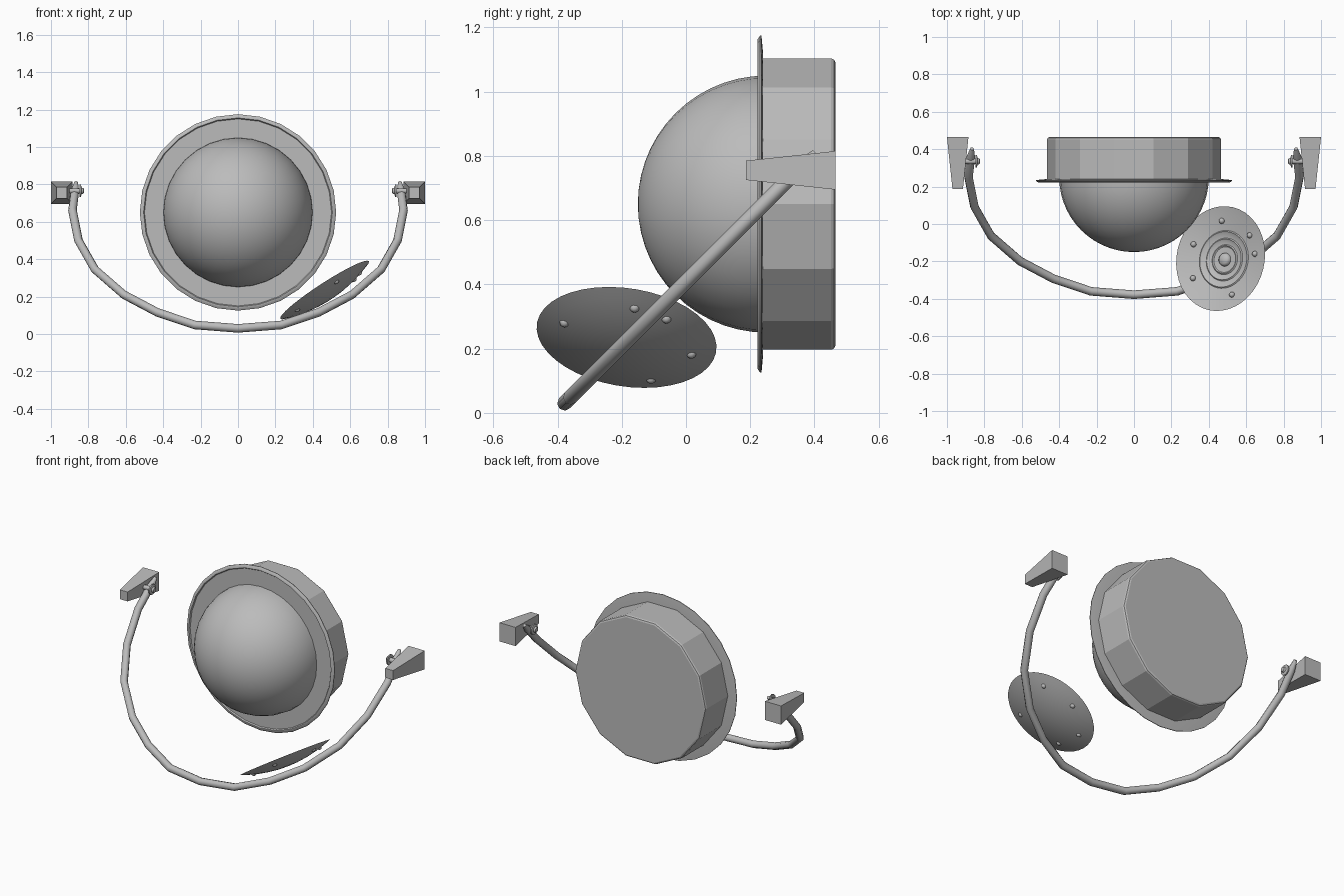
import bpy, bmesh, math
from mathutils import Matrix, Vector

cube = bpy.data.objects.get("Cube")
if cube:
    bpy.data.objects.remove(cube, do_unlink=True)

grey = bpy.data.materials.new("matte grey")
grey.use_nodes = True
grey.diffuse_color = (0.5, 0.5, 0.5, 1)
grey.node_tree.nodes["Principled BSDF"].inputs["Base Color"].default_value = grey.diffuse_color


def add_object(name, bm, matrix=Matrix(), angle=35):
    """Turn a bmesh into a smooth shaded object with sharp edges kept."""
    bmesh.ops.recalc_face_normals(bm, faces=bm.faces)
    mesh = bpy.data.meshes.new(name)
    bm.to_mesh(mesh)
    bm.free()
    mesh.materials.append(grey)
    obj = bpy.data.objects.new(name, mesh)
    bpy.context.collection.objects.link(obj)
    obj.matrix_world = matrix
    bpy.ops.object.select_all(action='DESELECT')
    obj.select_set(True)
    bpy.context.view_layer.objects.active = obj
    bpy.ops.object.shade_smooth_by_angle(angle=math.radians(angle))
    return obj


def lathe(name, profile, sides, matrix, angle=35):
    """Spin (radius, height) points around local z."""
    bm = bmesh.new()
    verts = [bm.verts.new((r, 0, h)) for r, h in profile]
    edges = [bm.edges.new(pair) for pair in zip(verts, verts[1:])]
    bmesh.ops.spin(bm, geom=verts + edges, axis=(0, 0, 1), cent=(0, 0, 0),
                   angle=math.tau, steps=sides, use_merge=True)
    bmesh.ops.remove_doubles(bm, verts=bm.verts, dist=0.0002)
    return add_object(name, bm, matrix, angle)


def aim(position, direction):
    turn = Vector(direction).to_track_quat('Z', 'Y').to_matrix().to_4x4()
    return Matrix.Translation(position) @ turn


# Round housing: local z points to the front
front = Matrix.Translation((0, 0, 0.65)) @ Matrix.Rotation(math.pi / 2, 4, 'X')
lathe("drum", [(0, -0.465), (0.452, -0.465), (0.461, -0.461), (0.465, -0.452),
               (0.465, -0.235), (0, -0.235)], 14, front, 20)
lathe("flange", [(0, -0.24), (0.47, -0.24), (0.525, -0.235), (0.525, -0.231),
                 (0.512, -0.222), (0.505, -0.222), (0.5, -0.229), (0, -0.229)], 28, front)
dome = [(0.4 * math.cos(a), 0.4 * math.sin(a) - 0.25)
        for a in (math.pi / 2 * i / 14 for i in range(15))]
lathe("dome", dome, 32, front)

# Bent support bar lying in a sloping plane
half = [(0.23, 0.048), (0.43, 0.115), (0.61, 0.21), (0.765, 0.345),
        (0.853, 0.5), (0.885, 0.66), (0.872, 0.765), (0.866, 0.81)]
path = [(-x, z) for x, z in reversed(half)] + [(0, 0.03)] + half
curve = bpy.data.curves.new("support_bar", 'CURVE')
curve.dimensions = '3D'
curve.bevel_depth = 0.023
curve.bevel_resolution = 2
curve.use_fill_caps = True
spline = curve.splines.new('POLY')
spline.points.add(len(path) - 1)
for point, (x, z) in zip(spline.points, path):
    point.co = (x, z * 1.0 - 0.408, z, 1)
spline.points[0].radius = spline.points[-1].radius = 0.45
curve.materials.append(grey)
bar = bpy.data.objects.new("support_bar", curve)
bpy.context.collection.objects.link(bar)

# Tapered wall brackets and pivot bolts on both ends of the bar
for side, label in ((1, "left"), (-1, "right")):
    bm = bmesh.new()
    bmesh.ops.create_cube(bm, size=1)
    for v in bm.verts:
        back = v.co.y > 0
        v.co = (side * 0.9425 + v.co.x * (0.115 if back else 0.056),
                0.465 if back else 0.187,
                0.755 + v.co.z * (0.12 if back else 0.06))
    add_object(label + "_bracket", bm, angle=10)
    lathe(label + "_pivot_bolt",
          [(0, 0), (0.014, 0), (0.014, 0.062), (0.033, 0.062), (0.033, 0.07),
           (0.018, 0.074), (0.014, 0.085), (0, 0.087)],
          12, aim((side * 0.91, 0.335, 0.765), (-side, 0, 0)))

# Shallow dish resting on the bar, with ridges and a central hub
dish = aim((0.463, -0.185, 0.235), (-0.54, 0.13, 0.83))


def bowl(r, depth):
    return depth * ((r / 0.2825) ** 2 - 1)


outside = [(r, bowl(r, 0.055)) for r in (0, 0.06, 0.12, 0.18, 0.24, 0.2825)]
inside = [(r, bowl(r, 0.045)) for r in (0.278, 0.24, 0.18)]
for ring in (0.15, 0.11, 0.075):
    inside += [(ring + d, bowl(ring, 0.045) + h)
               for d, h in ((0.006, 0), (0, 0.005), (-0.006, 0))]
inside += [(0.036, bowl(0.036, 0.045)), (0.034, -0.034), (0.025, -0.025), (0, -0.02)]
lathe("dish", outside + inside, 40, dish)

# Small round studs around the dish
to_local = dish.to_3x3().inverted()
for i, degrees in enumerate((91, 41, 9, -75, -147, 153)):
    a = math.radians(degrees)
    # project the direction seen from above on to the dish plane
    d = Vector((math.cos(a), math.sin(a), 0))
    d.z = (0.54 * d.x - 0.13 * d.y) / 0.83
    spot = to_local @ d.normalized() * 0.207
    bm = bmesh.new()
    bmesh.ops.create_uvsphere(bm, u_segments=10, v_segments=6, radius=0.016)
    add_object(f"dish_stud_{i + 1}", bm,
               dish @ Matrix.Translation((spot.x, spot.y, bowl(0.207, 0.045) + 0.002)))
